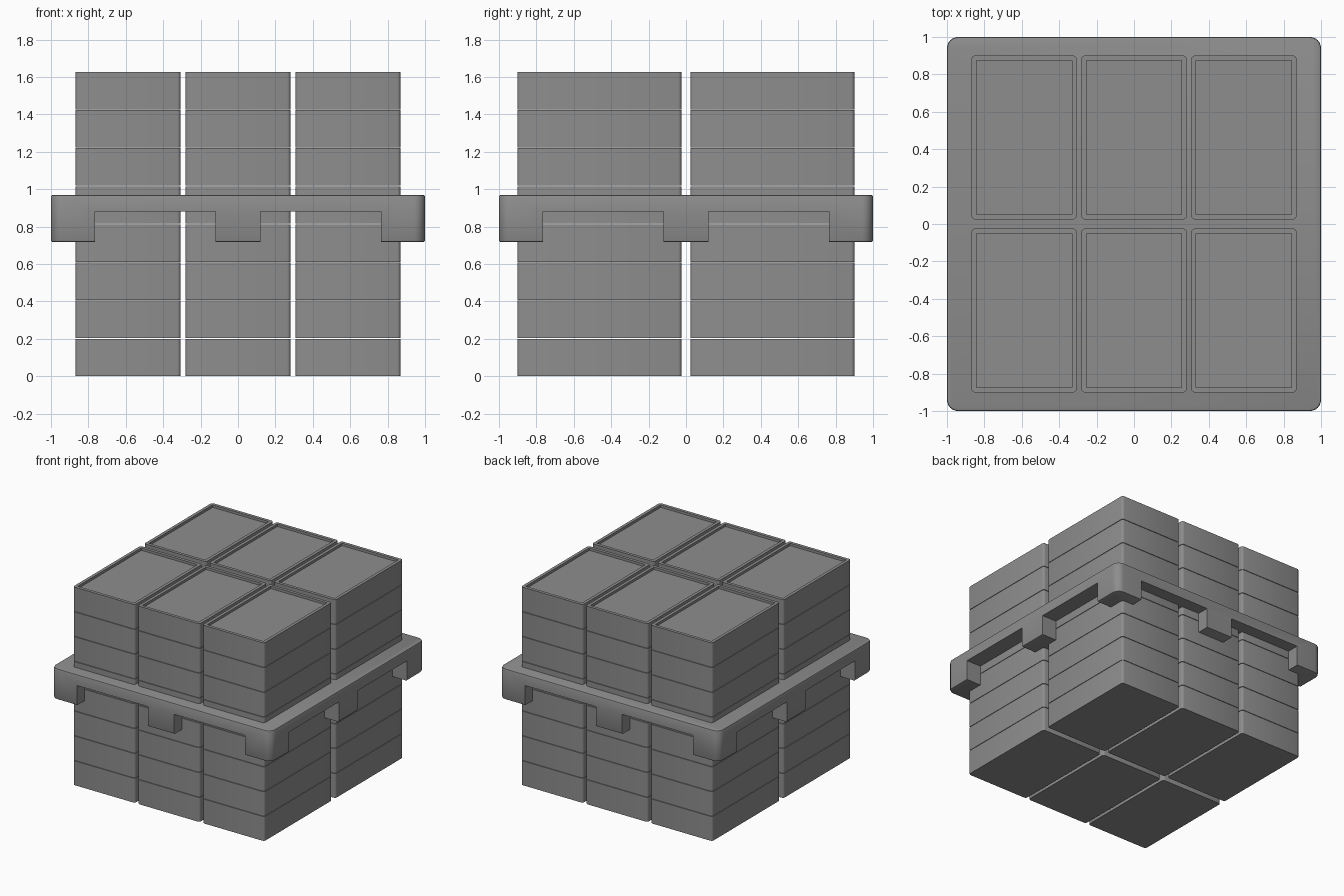
import bpy, bmesh

if "Cube" in bpy.data.objects:
    bpy.data.objects.remove(bpy.data.objects["Cube"])


def box(x, y, z):
    """Axis-aligned box from (min, max) pairs, returned as a bmesh."""
    bm = bmesh.new()
    bmesh.ops.create_cube(bm, size=1)
    for v in bm.verts:
        v.co = [r[0] if c < 0 else r[1] for c, r in zip(v.co, (x, y, z))]
    return bm


def bevel_edges(bm, test, width, segments):
    edges = [e for e in bm.edges if test(e)]
    bmesh.ops.bevel(bm, geom=edges, offset=width, segments=segments,
                    profile=0.5, affect='EDGES', clamp_overlap=True)


def is_vertical(e):
    a, b = e.verts
    return abs(a.co.z - b.co.z) > 0.1


def to_object(bm, name):
    bmesh.ops.recalc_face_normals(bm, faces=bm.faces)
    mesh = bpy.data.meshes.new(name)
    bm.to_mesh(mesh)
    bm.free()
    ob = bpy.data.objects.new(name, mesh)
    bpy.context.collection.objects.link(ob)
    return ob


def smooth(ob):
    bpy.ops.object.select_all(action='DESELECT')
    ob.select_set(True)
    bpy.context.view_layer.objects.active = ob
    bpy.ops.object.shade_smooth_by_angle(angle=0.6)


# Dark grey plastic
plastic = bpy.data.materials.new("dark_plastic")
plastic.diffuse_color = (0.27, 0.27, 0.27, 1)
plastic.use_nodes = True
plastic.node_tree.nodes["Principled BSDF"].inputs["Base Color"].default_value = plastic.diffuse_color

# Crates: one shared mesh with rounded corners and a shallow recessed lid
W, D, H, PITCH = 0.562, 0.877, 0.2, 0.2039
bm = box((-W / 2, W / 2), (-D / 2, D / 2), (0, H))
bevel_edges(bm, is_vertical, 0.018, 3)
bm.normal_update()
top = max(bm.faces, key=lambda f: f.calc_center_median().z)
bmesh.ops.inset_region(bm, faces=[top], thickness=0.026)
floor = bmesh.ops.extrude_discrete_faces(bm, faces=[top])["faces"][0]
for v in floor.verts:
    v.co.z -= 0.02
first = to_object(bm, "crate")
smooth(first)
crate_mesh = first.data
crate_mesh.materials.append(plastic)
bpy.data.objects.remove(first)

for layer in range(8):
    for col in (-1, 0, 1):
        for row in (-1, 1):
            ob = bpy.data.objects.new("crate", crate_mesh)
            ob.location = (col * 0.588, row * 0.4625, layer * PITCH)
            bpy.context.collection.objects.link(ob)

# Pallet: rounded slab, with crossing channels cut to leave nine feet
bm = box((-1, 1), (-1, 1), (0.717, 0.97))
bevel_edges(bm, is_vertical, 0.06, 6)
bevel_edges(bm, lambda e: not is_vertical(e), 0.01, 2)
pallet = to_object(bm, "pallet")
pallet.data.materials.append(plastic)

cutters = []
for lo, hi in ((-0.765, -0.12), (0.12, 0.765)):
    for along_x in (True, False):
        span, gap = (-1.2, 1.2), (lo, hi)
        x, y = (span, gap) if along_x else (gap, span)
        cutter = to_object(box(x, y, (0.6, 0.88)), "channel_cutter")
        cutter.hide_render = True
        cutter.data.materials.append(plastic)
        mod = pallet.modifiers.new("channel", 'BOOLEAN')
        mod.operation, mod.solver, mod.object = 'DIFFERENCE', 'EXACT', cutter
        cutters.append(cutter)

bpy.context.view_layer.update()
bpy.context.view_layer.objects.active = pallet
for mod in list(pallet.modifiers):
    bpy.ops.object.modifier_apply(modifier=mod.name)
for cutter in cutters:
    bpy.data.objects.remove(cutter)
smooth(pallet)
